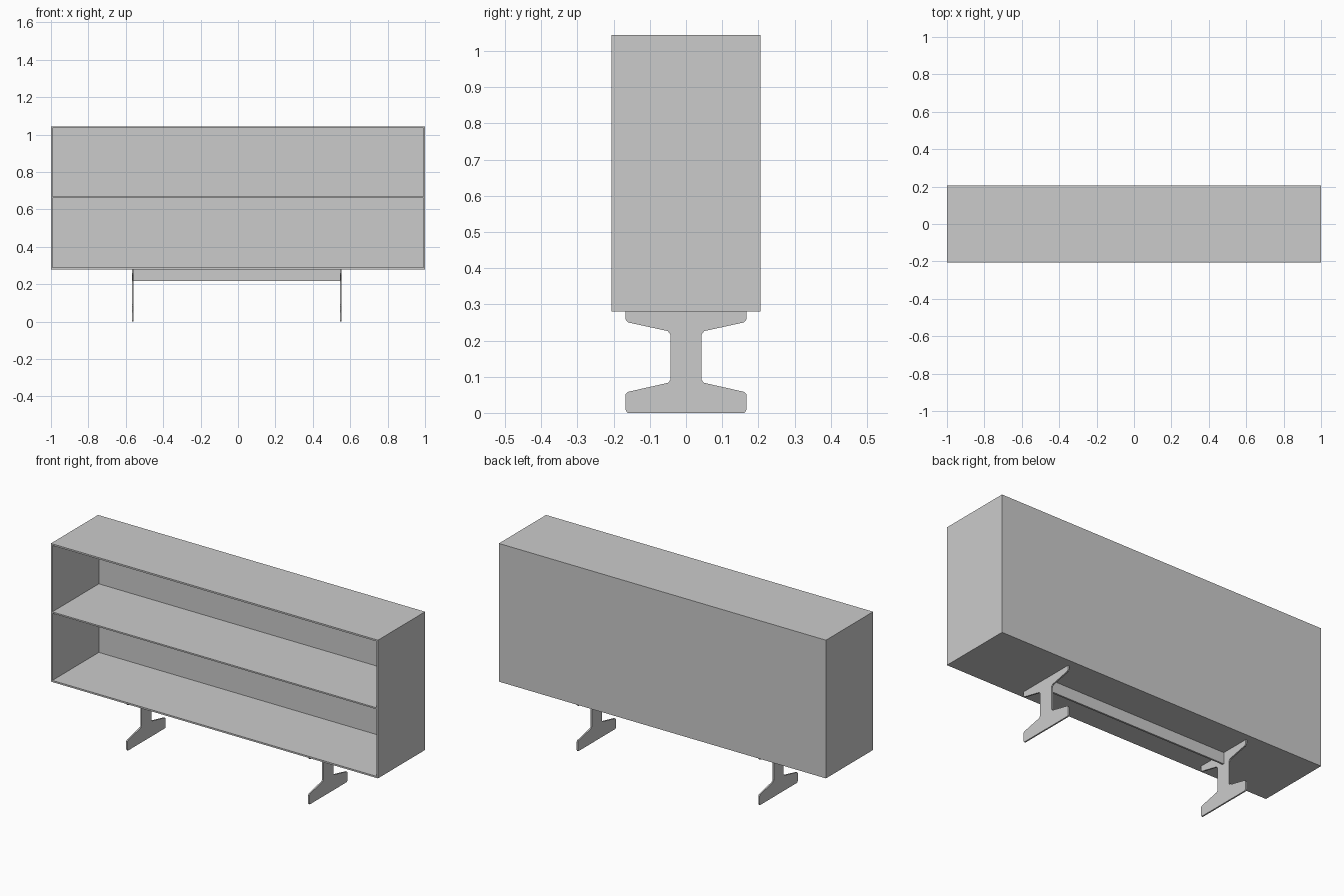
import bpy, bmesh

cube = bpy.data.objects.get("Cube")
if cube:
    bpy.data.objects.remove(cube, do_unlink=True)

grey = bpy.data.materials.new("plain grey")
grey.use_nodes = True
COLOR = (0.6, 0.6, 0.6, 1)
grey.diffuse_color = COLOR
grey.node_tree.nodes["Principled BSDF"].inputs["Base Color"].default_value = COLOR


def finish(name, bm):
    bmesh.ops.recalc_face_normals(bm, faces=bm.faces)
    mesh = bpy.data.meshes.new(name)
    bm.to_mesh(mesh)
    bm.free()
    mesh.materials.append(grey)
    obj = bpy.data.objects.new(name, mesh)
    bpy.context.collection.objects.link(obj)
    return obj


def box(name, x, y, z):
    """Box spanning the given (low, high) ranges."""
    bm = bmesh.new()
    bmesh.ops.create_cube(bm, size=1)
    for v in bm.verts:
        v.co = [r[0] if c < 0 else r[1] for c, r in zip(v.co, (x, y, z))]
    return finish(name, bm)


T = 0.009                      # board thickness
BOTTOM, TOP = 0.28, 1.044      # cabinet height range
FRONT, BACK = -0.206, 0.206
INNER_BACK = BACK - 0.006
depth = (FRONT, INNER_BACK)
inner = (-1 + T, 1 - T)

# Cabinet shell and middle shelf
box("cabinet_top", (-1, 1), depth, (TOP - T, TOP))
box("cabinet_bottom", (-1, 1), depth, (BOTTOM, BOTTOM + T))
box("left_side", (1 - T, 1), depth, (BOTTOM + T, TOP - T))
box("right_side", (-1, -1 + T), depth, (BOTTOM + T, TOP - T))
box("back_panel", (-1, 1), (INNER_BACK, BACK), (BOTTOM, TOP))
box("middle_shelf", inner, depth, (0.66, 0.668))

# Flat I-shaped legs with softened corners
HALF_PROFILE = [(0.162, 0.003), (0.167, 0.009), (0.167, 0.051), (0.161, 0.058),
                (0.05, 0.083), (0.043, 0.091), (0.043, 0.216), (0.05, 0.226),
                (0.16, 0.25), (0.167, 0.258), (0.167, BOTTOM)]
LEG_T = 0.008


def leg(name, x):
    outline = HALF_PROFILE + [(-y, z) for y, z in reversed(HALF_PROFILE)]
    bm = bmesh.new()
    face = bm.faces.new([bm.verts.new((x - LEG_T / 2, y, z)) for y, z in outline])
    out = bmesh.ops.extrude_face_region(bm, geom=[face])
    moved = [g for g in out["geom"] if isinstance(g, bmesh.types.BMVert)]
    bmesh.ops.translate(bm, verts=moved, vec=(LEG_T, 0, 0))
    # Settle the foot on the floor
    low = min(v.co.z for v in bm.verts)
    for v in bm.verts:
        if v.co.z == low:
            v.co.z = 0
    return finish(name, bm)


leg("left_leg", 0.549)
leg("right_leg", -0.563)

# Upright rail joining the legs
box("leg_rail", (-0.559, 0.545), (-0.005, 0.005), (0.218, BOTTOM))
